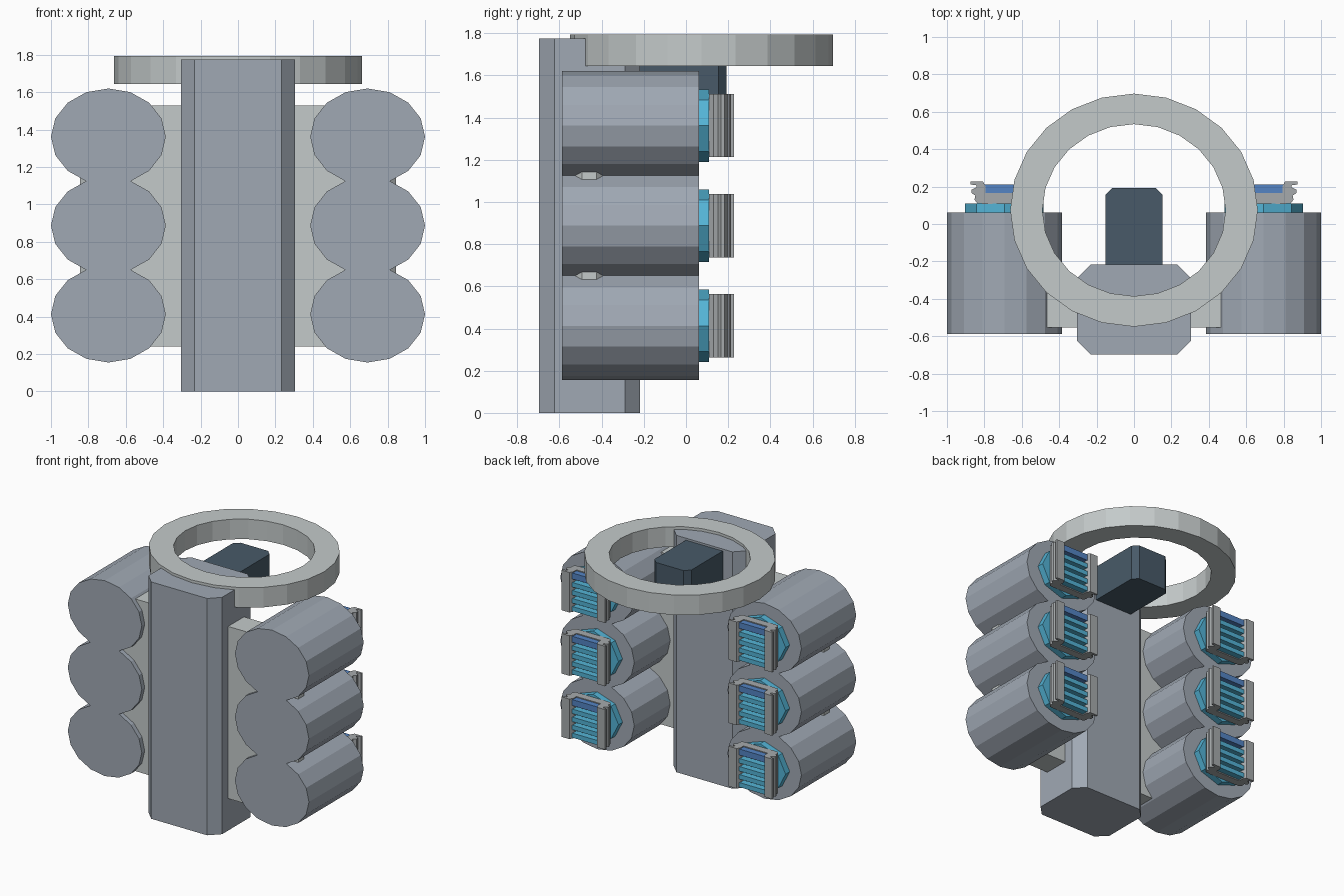
import bpy, bmesh, math
from mathutils import Vector

if "Cube" in bpy.data.objects:
    bpy.data.objects.remove(bpy.data.objects["Cube"])


def material(name, rgb):
    lin = [((c / 255 + 0.055) / 1.055) ** 2.4 for c in rgb]
    m = bpy.data.materials.new(name)
    m.diffuse_color = (*lin, 1)
    m.use_nodes = True
    m.node_tree.nodes["Principled BSDF"].inputs["Base Color"].default_value = m.diffuse_color
    return m


HULL = material("blue_grey", (160, 169, 180))
LIGHT = material("light_grey", (196, 202, 202))
DARK = material("dark_slate", (72, 90, 104))
CYAN = material("cyan", (84, 180, 214))
BLUE = material("blue", (84, 132, 196))
FRAME = material("frame_grey", (166, 170, 172))


def finish(bm, name, mat):
    bmesh.ops.recalc_face_normals(bm, faces=bm.faces)
    me = bpy.data.meshes.new(name)
    bm.to_mesh(me)
    bm.free()
    me.materials.append(mat)
    ob = bpy.data.objects.new(name, me)
    bpy.context.collection.objects.link(ob)
    return ob


def prism(name, outline, lo, hi, axis, mat):
    """Extrude an outline; axis 'z' takes (x, y) points, axis 'y' takes (x, z)."""
    bm = bmesh.new()
    put = (lambda p, h: (p[0], p[1], h)) if axis == 'z' else (lambda p, h: (p[0], h, p[1]))
    face = bm.faces.new([bm.verts.new(put(p, lo)) for p in outline])
    new = bmesh.ops.extrude_face_region(bm, geom=[face])["geom"]
    step = Vector((0, 0, hi - lo) if axis == 'z' else (0, hi - lo, 0))
    bmesh.ops.translate(bm, verts=[g for g in new if isinstance(g, bmesh.types.BMVert)], vec=step)
    return finish(bm, name, mat)


def box(name, x0, x1, y0, y1, z0, z1, mat):
    return prism(name, [(x0, y0), (x1, y0), (x1, y1), (x0, y1)], z0, z1, 'z', mat)


def ellipse(cx, cy, rx, ry, n):
    return [(cx + rx * math.sin(math.tau * i / n), cy + ry * math.cos(math.tau * i / n)) for i in range(n)]


def chamfered(hx, y0, y1, c):
    """Rectangle centred on x with all four corners cut."""
    return [(-hx + c, y0), (hx - c, y0), (hx, y0 + c), (hx, y1 - c),
            (hx - c, y1), (-hx + c, y1), (-hx, y1 - c), (-hx, y0 + c)]


# Central column, cross plate and rear block
prism("column", chamfered(0.305, -0.697, -0.217, 0.073), 0, 1.775, 'z', HULL)
prism("cross_plate", chamfered(0.845, -0.553, -0.365, 0.06), 0.24, 1.53, 'z', LIGHT)
prism("rear_block", [(-0.153, -0.23), (0.153, -0.23), (0.153, 0.155), (0.115, 0.193),
                     (-0.115, 0.193), (-0.153, 0.155)], 1.5, 1.76, 'z', DARK)

# Ring on top
bm = bmesh.new()
N = 24
loops = [[bm.verts.new((x, y, z)) for x, y in ellipse(0, 0.074, rx, ry, N)]
         for rx, ry, z in ((0.662, 0.623, 1.645), (0.662, 0.623, 1.795),
                           (0.49, 0.46, 1.795), (0.49, 0.46, 1.645))]
for k in range(4):
    a, b = loops[k], loops[(k + 1) % 4]
    for i in range(N):
        j = (i + 1) % N
        bm.faces.new((a[i], a[j], b[j], b[i]))
finish(bm, "top_ring", LIGHT)

# Stepped profile of a vent post, measured from the vent centre
POST = [(0.10, 0.11), (0.145, 0.11), (0.16, 0.13), (0.155, 0.152), (0.175, 0.165),
        (0.175, 0.183), (0.148, 0.198), (0.15, 0.207), (0.18, 0.211), (0.18, 0.227),
        (0.115, 0.227), (0.10, 0.2)]

# Six tanks, each with a rear disc and a louvred vent
for side, sx in (("left", -1), ("right", 1)):
    for row in range(3):
        cx, cz = sx * 0.693, 0.413 + row * 0.4745
        tag = f"{side}_{row + 1}"
        prism("tank_" + tag, ellipse(cx, cz, 0.307, 0.258, 16), -0.588, 0.061, 'y', HULL)
        prism("rear_disc_" + tag, ellipse(cx, cz, 0.21, 0.172, 8), 0.05, 0.11, 'y', CYAN)
        z0, z1 = cz - 0.15, cz + 0.15
        box("vent_back_" + tag, cx - 0.12, cx + 0.12, 0.108, 0.165, z0, z1, FRAME)
        for end in (-1, 1):
            prism(f"vent_post_{tag}_{'a' if end < 0 else 'b'}",
                  [(cx + end * x, y) for x, y in POST], z0, z1, 'z', FRAME)
        # Louvre slats with a blue one on top
        for k in range(5):
            z = z0 + 0.008 + k * 0.06
            top = k == 4
            box(f"vent_slat_{tag}_{k + 1}", cx - 0.11, cx + 0.11, 0.16, 0.21,
                z, z + (0.045 if top else 0.034), BLUE if top else CYAN)
